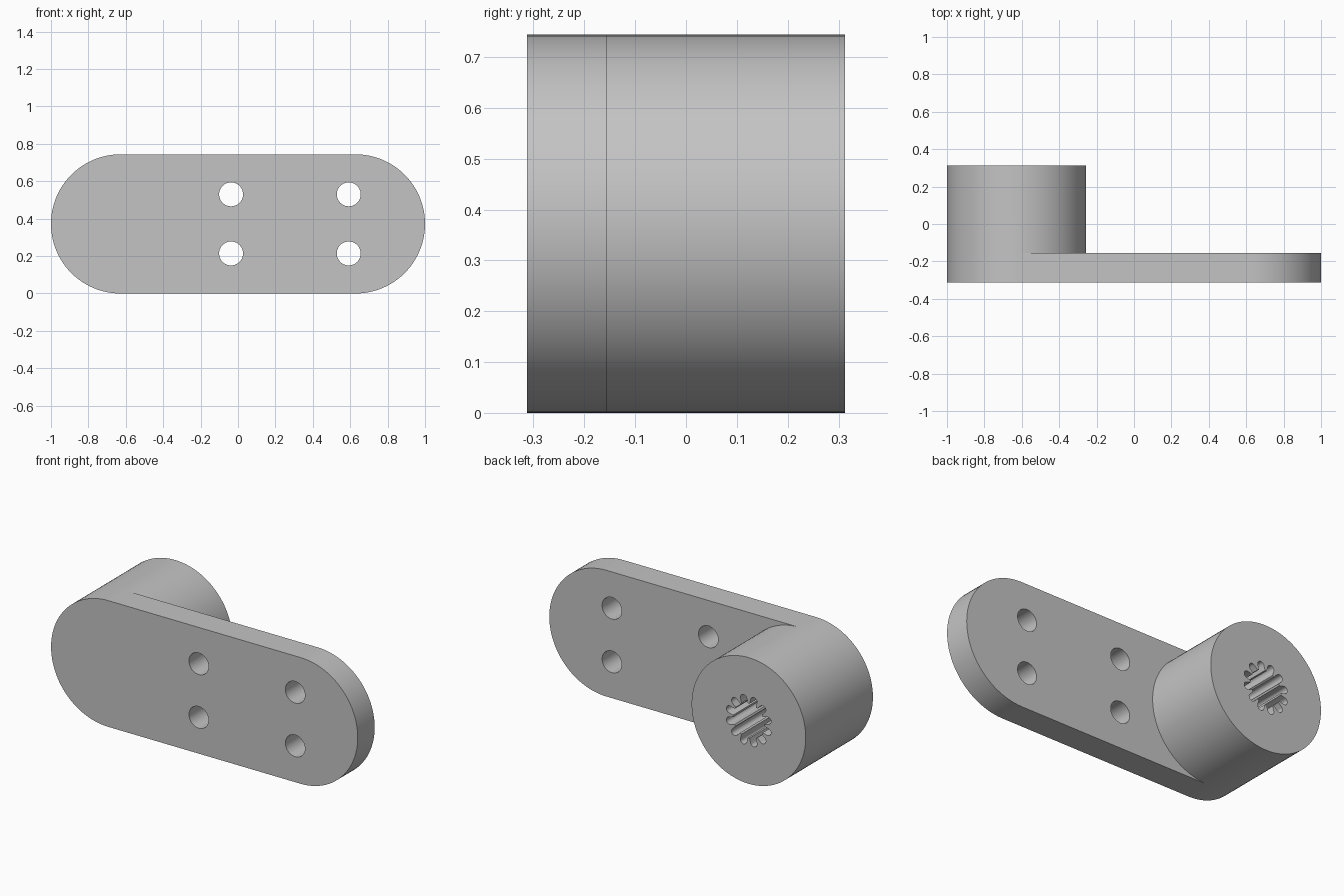
import bpy, bmesh
from math import sin, cos, pi, radians

if "Cube" in bpy.data.objects:
    bpy.data.objects.remove(bpy.data.objects["Cube"], do_unlink=True)

R = 0.372                 # end radius, also the height of the centre line
CX = 1 - R                # end centres at +-CX
FRONT, SHOULDER, BACK = -0.313, -0.155, 0.313
SEG = 48                  # segments per half circle

grey = bpy.data.materials.new("plain grey")
grey.use_nodes = True
colour = (0.55, 0.55, 0.55, 1)
grey.diffuse_color = colour
grey.node_tree.nodes["Principled BSDF"].inputs["Base Color"].default_value = colour


def arc(cx, start, end):
    """Points in x, z along an arc of an arm end."""
    steps = [start + (end - start) * i / SEG for i in range(SEG + 1)]
    return [(cx + R * cos(a), R + R * sin(a)) for a in steps]


def ring(bm, points, y):
    return [bm.verts.new((x, y, z)) for x, z in points]


def walls(bm, a, b):
    for i in range(len(a)):
        j = (i + 1) % len(a)
        bm.faces.new((a[i], a[j], b[j], b[i]))


def prism(bm, points, y0, y1):
    a, b = ring(bm, points, y0), ring(bm, points, y1)
    walls(bm, a, b)
    bm.faces.new(a)
    bm.faces.new(b)


def finish(bm, name):
    bmesh.ops.recalc_face_normals(bm, faces=bm.faces)
    mesh = bpy.data.meshes.new(name)
    bm.to_mesh(mesh)
    bm.free()
    mesh.materials.append(grey)
    obj = bpy.data.objects.new(name, mesh)
    bpy.context.collection.objects.link(obj)
    return obj


# Arm plate with the hub growing out of its rounded end
bm = bmesh.new()
left_arc = arc(-CX, pi / 2, 3 * pi / 2)
right_arc = arc(CX, -pi / 2, pi / 2)
front = ring(bm, left_arc + right_arc, FRONT)
middle = ring(bm, left_arc + right_arc, SHOULDER)
walls(bm, front, middle)
bm.faces.new(front)
inner = ring(bm, arc(-CX, -pi / 2, pi / 2)[1:-1], SHOULDER)
n = SEG + 1
bm.faces.new(middle[n - 1:] + [middle[0]] + inner[::-1])
hub_base = middle[:n] + inner
hub_top = ring(bm, [(v.co.x, v.co.z) for v in hub_base], BACK)
walls(bm, hub_base, hub_top)
bm.faces.new(hub_top)
arm = finish(bm, "lever_arm")

# Cutter: four screw holes and a splined blind bore
bm = bmesh.new()
for x in (-0.037, 0.592):
    for z in (R - 0.158, R + 0.158):
        circle = [(x + 0.064 * cos(2 * pi * i / 40), z + 0.064 * sin(2 * pi * i / 40))
                  for i in range(40)]
        prism(bm, circle, FRONT - 0.1, SHOULDER + 0.1)

TEETH = 12
spline = []
for t in range(TEETH):
    mid = 2 * pi * (t + 0.5) / TEETH
    # Straight-sided groove with a round end
    groove = [(0.1, -0.021)]
    groove += [(0.129 + 0.021 * cos(a), 0.021 * sin(a))
               for a in (radians(d) for d in range(-90, 91, 20))]
    groove += [(0.1, 0.021)]
    for u, v in groove:
        spline.append((-CX + u * cos(mid) - v * sin(mid), R + u * sin(mid) + v * cos(mid)))
prism(bm, spline, SHOULDER + 0.005, BACK + 0.1)
cutter = finish(bm, "hole_cutter")
cutter.hide_render = True

# Cut the holes
cut = arm.modifiers.new("holes", 'BOOLEAN')
cut.operation = 'DIFFERENCE'
cut.solver = 'EXACT'
cut.object = cutter
bpy.ops.object.select_all(action='DESELECT')
bpy.context.view_layer.objects.active = arm
arm.select_set(True)
bpy.ops.object.modifier_apply(modifier=cut.name)
bpy.data.objects.remove(cutter, do_unlink=True)
bpy.ops.object.shade_smooth_by_angle(angle=radians(30))
